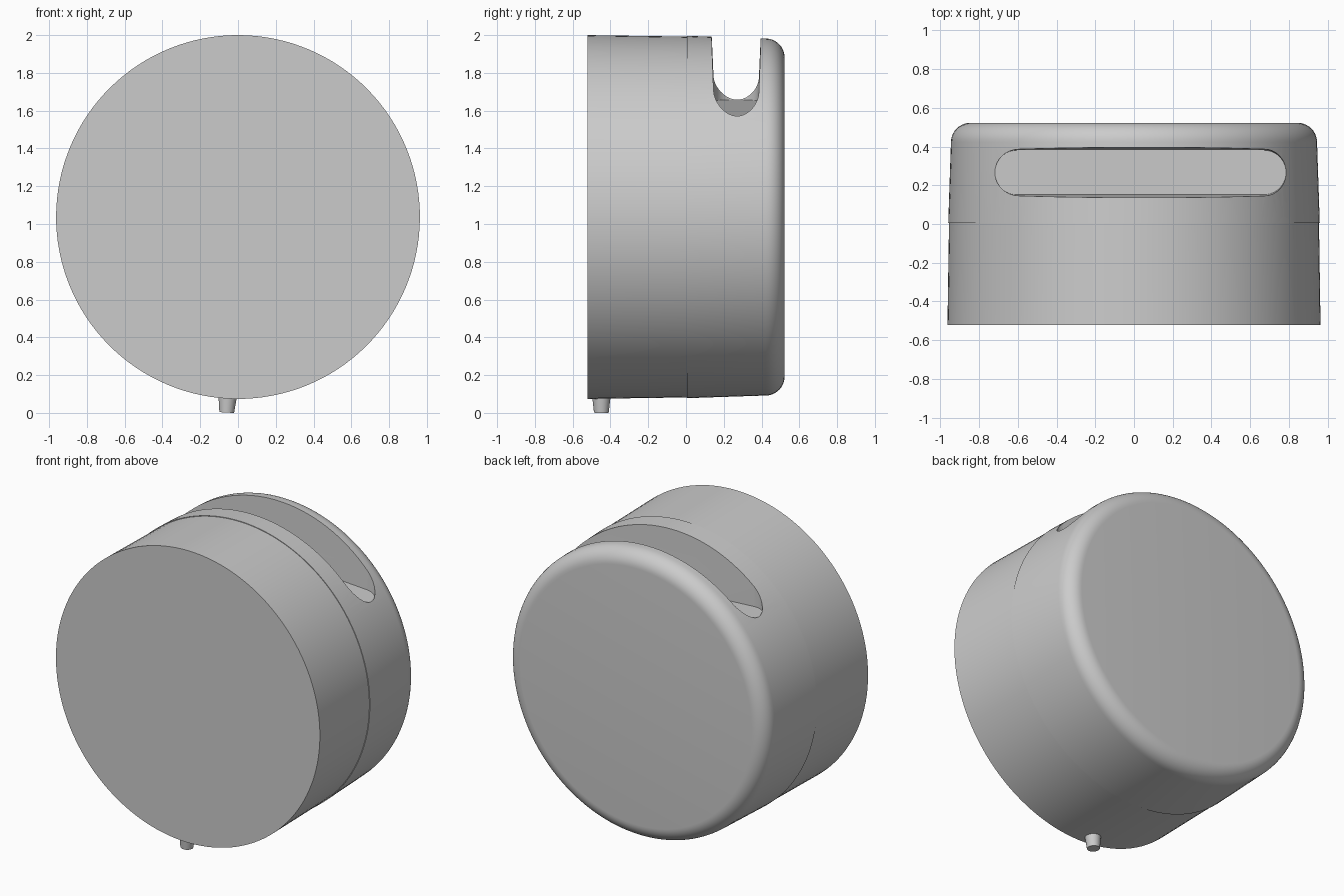
import bpy, bmesh, math
from mathutils import Matrix

if "Cube" in bpy.data.objects:
    bpy.data.objects.remove(bpy.data.objects["Cube"])

CENTRE = 1.037
TILT = math.radians(3.3)
POSE = Matrix.Translation((0, 0, CENTRE)) @ Matrix.Rotation(TILT, 4, "Y")

grey = bpy.data.materials.new("plain_grey")
grey.use_nodes = True
grey.diffuse_color = (0.6, 0.6, 0.6, 1)
grey.node_tree.nodes["Principled BSDF"].inputs["Base Color"].default_value = (0.6, 0.6, 0.6, 1)


def loft(name, rings):
    """Skin a list of closed rings and cap both ends."""
    bm = bmesh.new()
    loops = [[bm.verts.new(p) for p in ring] for ring in rings]
    n = len(loops[0])
    for a, b in zip(loops, loops[1:]):
        for i in range(n):
            j = (i + 1) % n
            bm.faces.new((a[i], a[j], b[j], b[i]))
    bm.faces.new(loops[0])
    bm.faces.new(loops[-1])
    bmesh.ops.recalc_face_normals(bm, faces=bm.faces)
    mesh = bpy.data.meshes.new(name)
    bm.to_mesh(mesh)
    bm.free()
    mesh.materials.append(grey)
    obj = bpy.data.objects.new(name, mesh)
    bpy.context.collection.objects.link(obj)
    obj.matrix_world = POSE
    return obj


def select(obj):
    bpy.ops.object.select_all(action="DESELECT")
    obj.select_set(True)
    bpy.context.view_layer.objects.active = obj


def circle_y(r, y, n=128):
    return [(r * math.cos(t), y, r * math.sin(t))
            for t in (2 * math.pi * i / n for i in range(n))]


def stadium(half, r, y, z, n=20):
    pts = []
    for side, start in ((1, -math.pi / 2), (-1, math.pi / 2)):
        for i in range(n + 1):
            t = start + math.pi * i / n
            pts.append((side * half + r * math.cos(t), y + r * math.sin(t), z))
    return pts


# Drum: tapered front half, small seam step, tapered rear half, rounded back rim
FILLET, BACK = 0.1, 0.522
profile = [(0.963, -BACK), (0.955, 0.005), (0.959, 0.005)]
for i in range(11):
    t = math.pi / 2 * i / 10
    profile.append((0.845 + FILLET * math.cos(t), BACK - FILLET + FILLET * math.sin(t)))
drum = loft("drum", [circle_y(r, y) for r, y in profile])

# Slot: a drafted stadium with a flat floor, cut down into the drum
cutter = loft("slot_cutter", [stadium(0.638, 0.115, 0.266, 0.578),
                              stadium(0.638, 0.134, 0.266, 1.05)])
cut = drum.modifiers.new("slot", "BOOLEAN")
cut.operation = "DIFFERENCE"
cut.solver = "EXACT"
cut.object = cutter
bpy.context.view_layer.update()
select(drum)
bpy.ops.object.modifier_apply(modifier=cut.name)
bpy.data.objects.remove(cutter)

# Peg: small tapered stub under the front edge
peg = loft("peg", [[(r * math.cos(t), -0.448 + r * math.sin(t), z)
                    for t in (2 * math.pi * i / 32 for i in range(32))]
                   for r, z in ((0.05, -0.94), (0.039, -1.037))])

for obj in (drum, peg):
    select(obj)
    bpy.ops.object.shade_smooth_by_angle(angle=math.radians(30))
